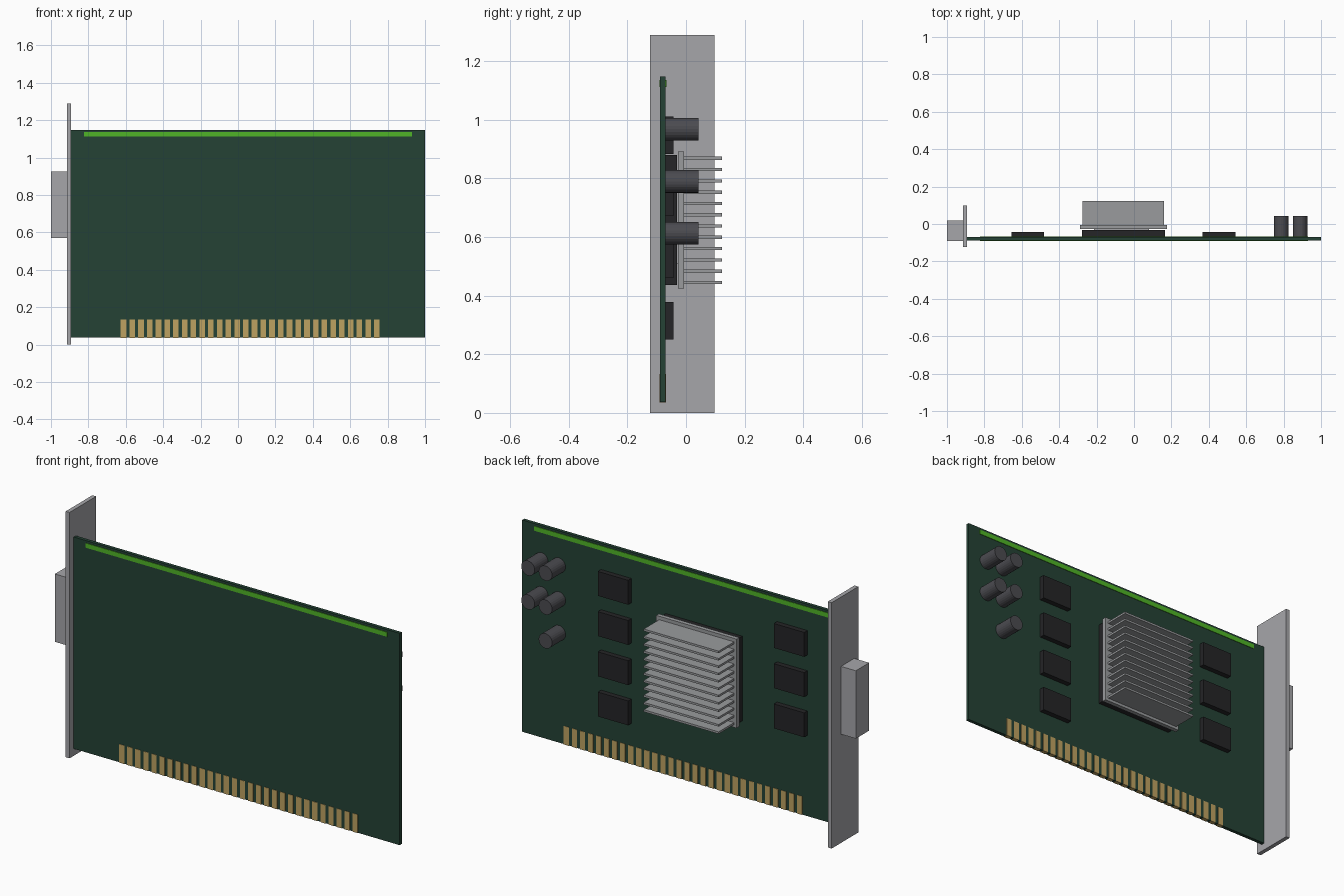
import bpy
import math

if "Cube" in bpy.data.objects:
    bpy.data.objects.remove(bpy.data.objects["Cube"])


def material(name, rgb):
    m = bpy.data.materials.new(name)
    m.diffuse_color = (*rgb, 1)
    m.use_nodes = True
    m.node_tree.nodes["Principled BSDF"].inputs["Base Color"].default_value = m.diffuse_color
    return m


green = material("board_green", (0.018, 0.055, 0.036))
lime = material("strip_lime", (0.08, 0.46, 0.02))
gold = material("contact_gold", (0.52, 0.36, 0.12))
black = material("chip_black", (0.018, 0.018, 0.02))
dark = material("capacitor_dark", (0.07, 0.07, 0.08))
metal = material("bracket_metal", (0.38, 0.38, 0.40))
fin_metal = material("heatsink_metal", (0.32, 0.33, 0.34))


def box(name, x, y, z, mat):
    """Box from (min, max) ranges on each axis."""
    bpy.ops.mesh.primitive_cube_add(size=1, location=[sum(r) / 2 for r in (x, y, z)])
    o = bpy.context.object
    o.name = name
    o.scale = [r[1] - r[0] for r in (x, y, z)]
    bpy.ops.object.transform_apply(location=False, rotation=False, scale=True)
    o.data.materials.append(mat)
    return o


FACE = -0.07  # component side of the board

# Circuit board and the lime strip wrapping through its top edge
box("circuit_board", (-0.893, 1.0), (-0.088, FACE), (0.037, 1.148), green)
box("top_strip", (-0.823, 0.93), (-0.091, -0.067), (1.112, 1.136), lime)

# Mounting bracket and port block
box("bracket", (-0.914, -0.892), (-0.123, 0.098), (0.0, 1.29), metal)
box("port_block", (-1.0, -0.914), (-0.09, 0.02), (0.57, 0.926), metal)

# Gold edge contacts, showing on both sides
for i in range(30):
    x = -0.627 + i * 0.0467
    box(f"edge_contact_{i + 1}", (x, x + 0.03), (-0.09, -0.068), (0.036, 0.133), gold)

# Main chip, thermal pad and finned heatsink
box("main_chip", (-0.278, 0.166), (FACE, -0.031), (0.436, 0.88), black)
box("thermal_pad", (-0.215, 0.08), (-0.031, -0.026), (0.51, 0.806), metal)
box("heatsink_base", (-0.29, 0.177), (-0.028, -0.006), (0.425, 0.892), fin_metal)
for i in range(12):
    z = 0.445 + i * 0.0385
    box(f"heatsink_fin_{i + 1}", (-0.275, 0.16), (-0.007, 0.122),
        (z - 0.0055, z + 0.0055), fin_metal)

# Memory chips: three by the bracket, four on the other side
for side, x, rows in (("left", -0.656, (1, 2, 3)), ("right", 0.366, (0, 1, 2, 3))):
    for r in rows:
        z = 0.25 + r * 0.211
        box(f"memory_chip_{side}_{r + 1}", (x, x + 0.176), (FACE, -0.043), (z, z + 0.128), black)

# Capacitors standing off the board
for i, (x, z) in enumerate([(0.787, 0.968), (0.888, 0.968), (0.787, 0.79),
                            (0.888, 0.79), (0.787, 0.613)]):
    bpy.ops.mesh.primitive_cylinder_add(vertices=24, radius=0.039, depth=0.112,
                                        location=(x, -0.014, z), rotation=(math.pi / 2, 0, 0))
    bpy.context.object.name = f"capacitor_{i + 1}"
    bpy.context.object.data.materials.append(dark)
